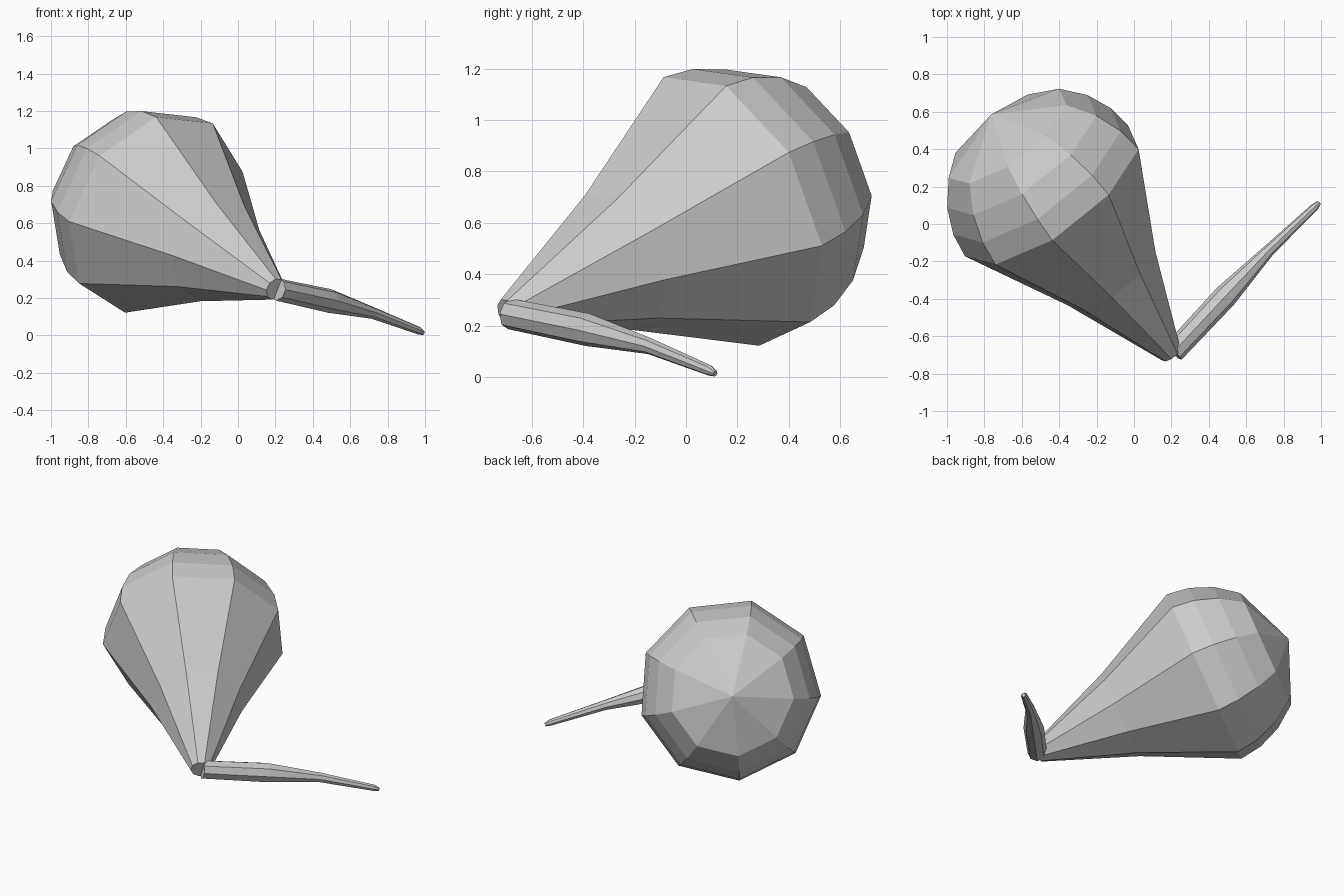
import bpy, bmesh
from math import cos, sin, tau
from mathutils import Vector

if "Cube" in bpy.data.objects:
    bpy.data.objects.remove(bpy.data.objects["Cube"])


def loft(name, rings, sides, up, pole=None):
    """Skin flat faces over (centre, radius, axis) rings; optional pole closes the end."""
    bm = bmesh.new()
    loops = []
    for centre, radius, axis in rings:
        axis = Vector(axis).normalized()
        u = Vector(up)
        u = (u - axis * u.dot(axis)).normalized()
        v = axis.cross(u)
        loops.append([bm.verts.new(Vector(centre) + radius * (u * cos(tau * i / sides) + v * sin(tau * i / sides)))
                      for i in range(sides)])
    for a, b in zip(loops, loops[1:]):
        for i in range(sides):
            j = (i + 1) % sides
            bm.faces.new((a[i], a[j], b[j], b[i]))
    bm.faces.new(loops[0][::-1])
    if pole:
        tip = bm.verts.new(pole)
        for i in range(sides):
            bm.faces.new((loops[-1][i], loops[-1][(i + 1) % sides], tip))
    else:
        bm.faces.new(loops[-1])
    bmesh.ops.recalc_face_normals(bm, faces=bm.faces)
    mesh = bpy.data.meshes.new(name)
    bm.to_mesh(mesh)
    bm.free()
    obj = bpy.data.objects.new(name, mesh)
    bpy.context.collection.objects.link(obj)
    return obj


# Bulb: nine-sided cone with a faceted dome, tilted up and back
axis = Vector((-0.562, 0.747, 0.355)).normalized()
base = Vector((-0.44, 0.156, 0.652))
profile = [(-1.14, 0.06), (-0.57, 0.287), (0, 0.57), (0.14, 0.55), (0.285, 0.49), (0.42, 0.387)]
loft("bulb", [(base + axis * t, r, axis) for t, r in profile], 9,
     (0, -0.42, 0.907), base + axis * 0.575)

# Shank: slim bent stem tapering down to the ground
path = [((0.21, -0.685, 0.245), 0.060), ((0.49, -0.385, 0.184), 0.064), ((0.72, -0.142, 0.12), 0.032),
        ((0.965, 0.09, 0.026), 0.021), ((0.99, 0.113, 0.013), 0.012)]
points = [Vector(p) for p, r in path]
shank = []
for i, (p, r) in enumerate(path):
    direction = points[min(i + 1, len(path) - 1)] - points[max(i - 1, 0)]
    shank.append((p, r, direction))
loft("shank", shank, 8, (0, 0, 1))
